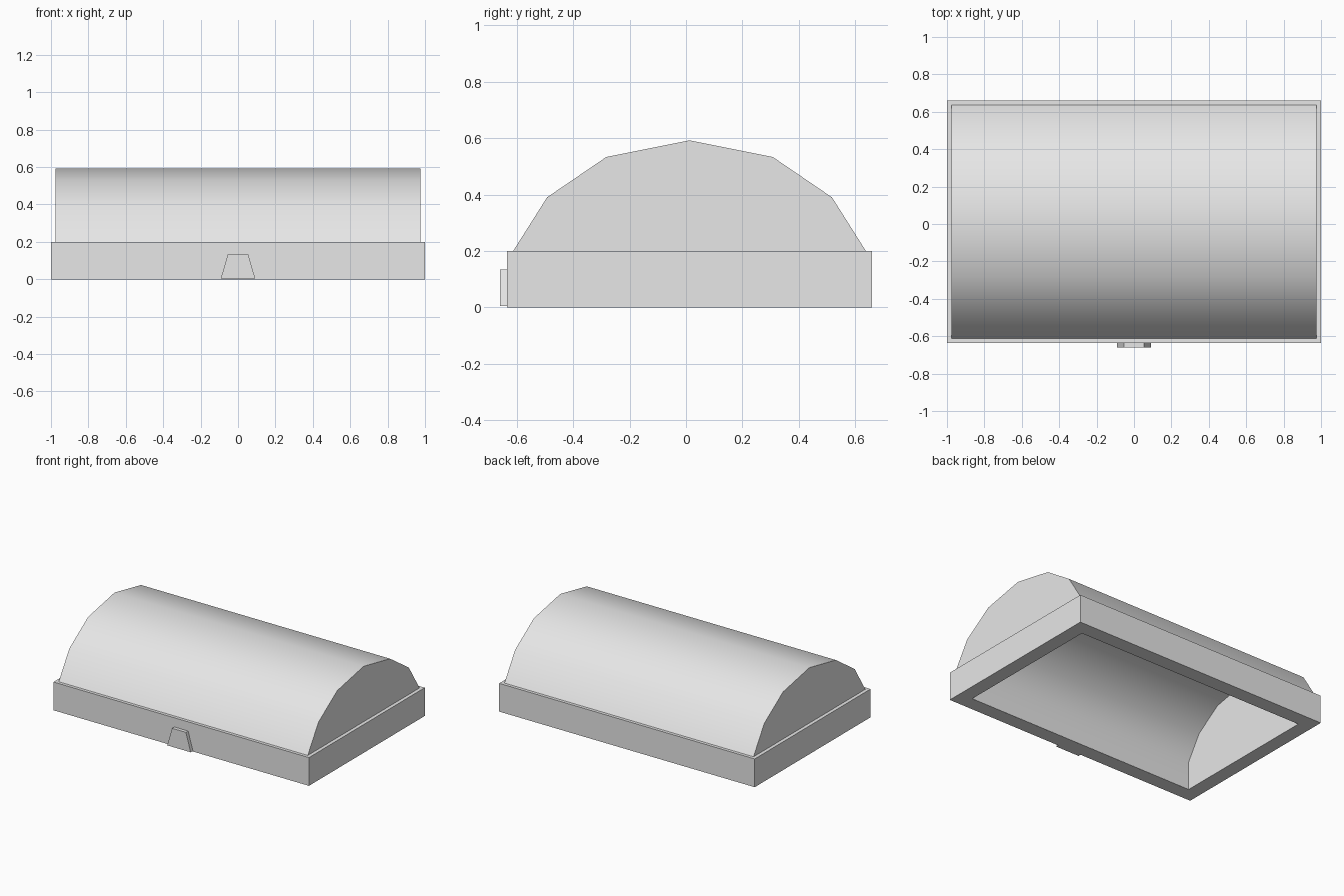
import bpy, bmesh, math
from mathutils import Vector

cube = bpy.data.objects.get("Cube")
if cube:
    bpy.data.objects.remove(cube, do_unlink=True)

grey = bpy.data.materials.new("light grey")
grey.use_nodes = True
grey.diffuse_color = (0.8, 0.8, 0.8, 1)
grey.node_tree.nodes["Principled BSDF"].inputs["Base Color"].default_value = (0.8, 0.8, 0.8, 1)

MID_Y = 0.0125     # the latch shifts the lid slightly back
FRAME_H = 0.2


def finish(name, bm, smooth_angle=None):
    mesh = bpy.data.meshes.new(name)
    bm.to_mesh(mesh)
    bm.free()
    mesh.materials.append(grey)
    obj = bpy.data.objects.new(name, mesh)
    bpy.context.collection.objects.link(obj)
    if smooth_angle:
        bpy.ops.object.select_all(action="DESELECT")
        obj.select_set(True)
        bpy.context.view_layer.objects.active = obj
        bpy.ops.object.shade_smooth_by_angle(angle=math.radians(smooth_angle))
    return obj


def barrel(name, profile, half_x, inward=False):
    """Vault open at the bottom: a (y, z) profile swept along x, with end walls."""
    bm = bmesh.new()
    right, left = [[bm.verts.new((x, y + MID_Y, z)) for y, z in profile]
                   for x in (-half_x, half_x)]
    for i in range(len(profile) - 1):
        bm.faces.new((right[i], left[i], left[i + 1], right[i + 1]))
    bm.faces.new(right)
    bm.faces.new(left[::-1])
    bm.normal_update()
    # Point the normals out of (or into) the vault
    centre = Vector((0, MID_Y, FRAME_H))
    for face in bm.faces:
        outward = face.normal.dot(face.calc_center_median() - centre) > 0
        if outward == inward:
            face.normal_flip()
    return finish(name, bm, 50)


# Curved lid, outside and hollow inside
half_arch = [(-0.625, 0), (-0.505, 0.19), (-0.295, 0.333)]
arch = half_arch + [(0, 0.392)] + [(-y, z) for y, z in reversed(half_arch)]
barrel("lid_vault", [(y, z + FRAME_H) for y, z in arch], 0.975)

inner = [(y * 0.87, z * 0.87 + FRAME_H) for y, z in arch]
inner = [(inner[0][0], 0)] + inner + [(inner[-1][0], 0)]
barrel("lid_lining", inner, 0.9, inward=True)

# Rectangular frame around the lid's foot
bm = bmesh.new()
rings = []
for hx, hy, z in ((0.9, 0.544, 0), (1, 0.6475, 0), (1, 0.6475, FRAME_H), (0.97, 0.62, FRAME_H)):
    rings.append([bm.verts.new((sx * hx, sy * hy + MID_Y, z))
                  for sx, sy in ((-1, -1), (1, -1), (1, 1), (-1, 1))])
for a, b in zip(rings, rings[1:]):
    for i in range(4):
        j = (i + 1) % 4
        bm.faces.new((a[i], a[j], b[j], b[i]))
finish("lid_frame", bm)

# Tapered latch on the front
bm = bmesh.new()
outline = ((-0.092, 0.004), (0.092, 0.004), (0.054, 0.135), (-0.054, 0.135))
face = bm.faces.new([bm.verts.new((x, -0.66, z)) for x, z in outline])
back = bmesh.ops.extrude_face_region(bm, geom=[face], use_keep_orig=True)
bmesh.ops.translate(bm, vec=(0, 0.028, 0),
                    verts=[v for v in back["geom"] if isinstance(v, bmesh.types.BMVert)])
bmesh.ops.recalc_face_normals(bm, faces=bm.faces)
finish("front_latch", bm)
